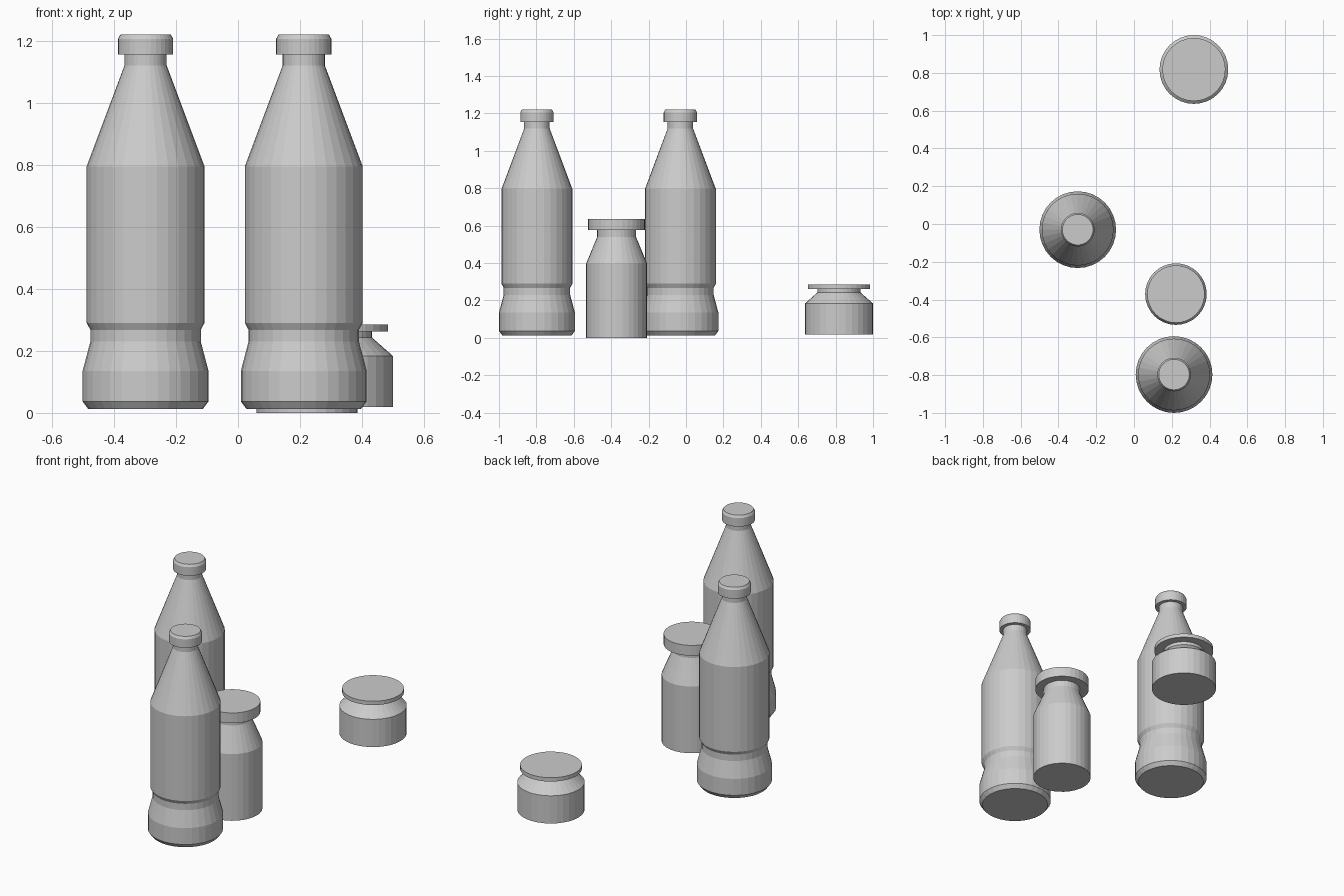
import bpy
import bmesh
from math import cos, sin, tau

if "Cube" in bpy.data.objects:
    bpy.data.objects.remove(bpy.data.objects["Cube"])

SIDES = 32


def lathe(name, profile, location):
    """Closed solid of revolution from (radius, height) points, bottom to top."""
    bm = bmesh.new()
    rings = [[bm.verts.new((r * cos(tau * i / SIDES), r * sin(tau * i / SIDES), z))
              for i in range(SIDES)] for r, z in profile]
    for low, high in zip(rings, rings[1:]):
        for i in range(SIDES):
            j = (i + 1) % SIDES
            bm.faces.new((low[i], low[j], high[j], high[i]))
    bm.faces.new(rings[0][::-1])
    bm.faces.new(rings[-1])
    mesh = bpy.data.meshes.new(name)
    bm.to_mesh(mesh)
    bm.free()
    obj = bpy.data.objects.new(name, mesh)
    obj.location = location
    bpy.context.collection.objects.link(obj)
    return obj


# Two tall bottles with a waisted base and a chamfered cap
bottle = [(0.185, 0.013), (0.203, 0.037), (0.203, 0.135), (0.178, 0.23),
          (0.178, 0.268), (0.19, 0.29), (0.19, 0.795), (0.068, 1.12), (0.068, 1.155)]
cap = [(0.089, 1.155), (0.089, 1.206), (0.081, 1.22)]
for side, spot in (("left", (-0.298, -0.03, 0)), ("right", (0.212, -0.797, 0))):
    lathe(f"bottle_{side}", bottle, spot)
    lathe(f"bottle_cap_{side}", cap, spot)

# Medium jar with a flat lid
spot = (0.222, -0.371, 0)
lathe("tall_jar", [(0.163, 0), (0.163, 0.397), (0.104, 0.54), (0.104, 0.576)], spot)
lathe("tall_jar_lid", [(0.152, 0.576), (0.152, 0.637)], spot)

# Short wide jar with a thin lid
spot = (0.317, 0.818, 0)
lathe("short_jar", [(0.182, 0.019), (0.182, 0.184), (0.115, 0.243), (0.115, 0.262)], spot)
lathe("short_jar_lid", [(0.167, 0.262), (0.167, 0.285)], spot)
